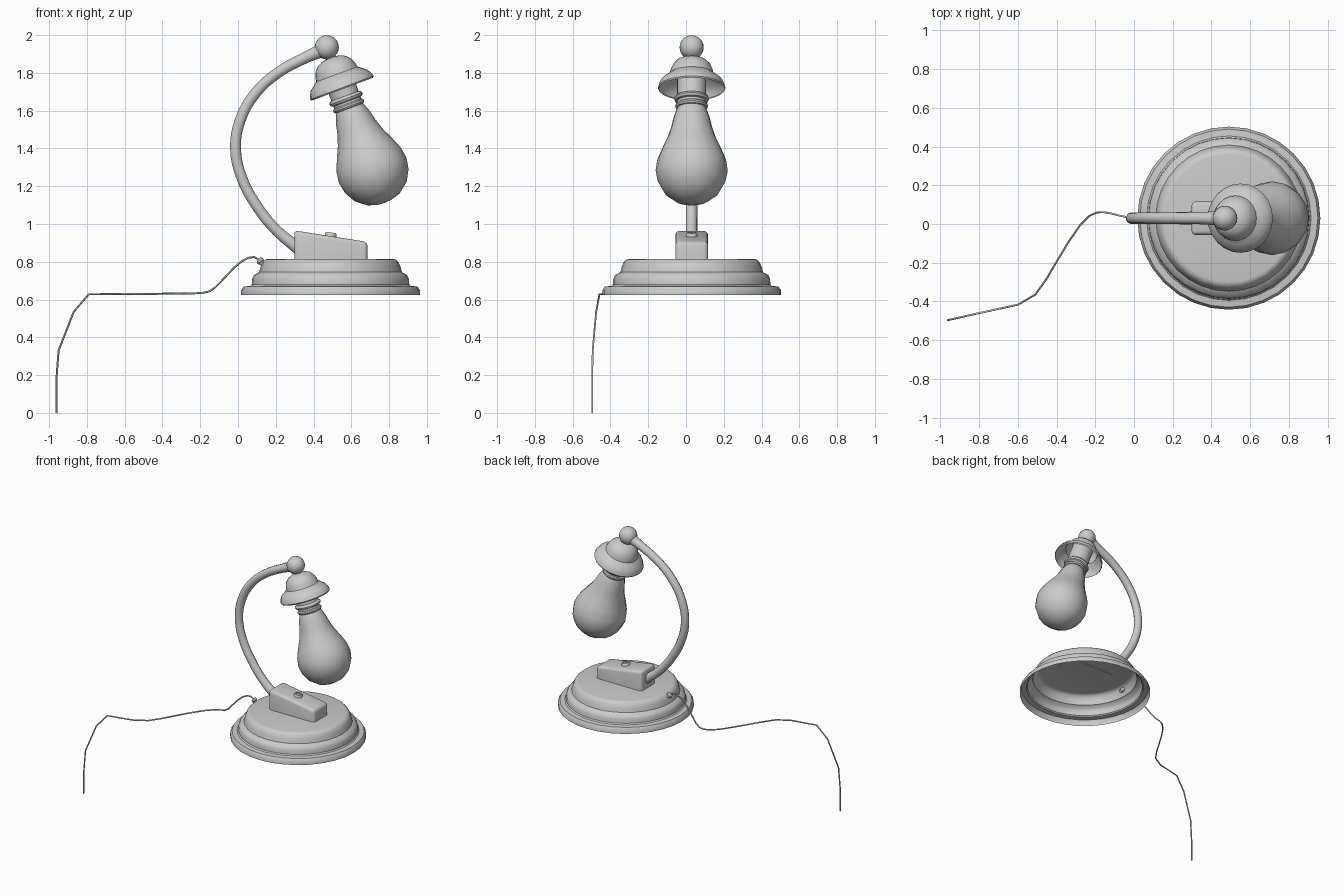
import bpy, bmesh, math
from mathutils import Vector, Matrix

if "Cube" in bpy.data.objects:
    bpy.data.objects.remove(bpy.data.objects["Cube"])

CY = 0.03  # the lamp's centre plane


def finish(ob, angle=40):
    bpy.ops.object.select_all(action='DESELECT')
    ob.select_set(True)
    bpy.context.view_layer.objects.active = ob
    bpy.ops.object.shade_smooth_by_angle(angle=math.radians(angle))
    return ob


def from_bmesh(name, bm, angle=40):
    me = bpy.data.meshes.new(name)
    bm.to_mesh(me)
    bm.free()
    ob = bpy.data.objects.new(name, me)
    bpy.context.collection.objects.link(ob)
    return finish(ob, angle)


def lathe(name, profile, matrix, sides=32, angle=40):
    """Revolve (radius, height) points around local z."""
    bm = bmesh.new()
    verts = [bm.verts.new((r, 0, h)) for r, h in profile]
    edges = [bm.edges.new(p) for p in zip(verts, verts[1:])]
    bmesh.ops.spin(bm, geom=verts + edges, cent=(0, 0, 0), axis=(0, 0, 1),
                   angle=2 * math.pi, steps=sides, use_duplicate=False)
    bmesh.ops.remove_doubles(bm, verts=bm.verts, dist=1e-4)
    bmesh.ops.recalc_face_normals(bm, faces=bm.faces)
    bm.transform(matrix)
    return from_bmesh(name, bm, angle)


def tube(name, points, radius, kind='POLY', res=4, bevel=3, radii=None):
    cu = bpy.data.curves.new(name, 'CURVE')
    cu.dimensions = '3D'
    cu.bevel_depth = radius
    cu.bevel_resolution = bevel
    cu.resolution_u = res
    cu.use_fill_caps = True
    sp = cu.splines.new(kind)
    pts = sp.points if kind == 'POLY' else sp.bezier_points
    pts.add(len(points) - 1)
    for i, (p, co) in enumerate(zip(pts, points)):
        if kind == 'POLY':
            p.co = (*co, 1)
        else:
            p.co = co
            p.handle_left_type = p.handle_right_type = 'AUTO'
        p.radius = radii[i] if radii else 1
    ob = bpy.data.objects.new(name, cu)
    bpy.context.collection.objects.link(ob)
    bpy.ops.object.select_all(action='DESELECT')
    ob.select_set(True)
    bpy.context.view_layer.objects.active = ob
    bpy.ops.object.convert(target='MESH')
    return finish(bpy.context.object, 60)


# Stepped hollow base
lathe("base", [(0.473, 0.625), (0.473, 0.65), (0.46, 0.669), (0.425, 0.672),
               (0.417, 0.68), (0.415, 0.71), (0.405, 0.73), (0.378, 0.745),
               (0.37, 0.775), (0.36, 0.798), (0.345, 0.812), (0.33, 0.815),
               (0, 0.815)],
      Matrix.Translation((0.49, CY, 0)), 32, 35)

# Wedge-shaped switch box
bm = bmesh.new()
side = [(0.298, 0.81), (0.685, 0.81), (0.685, 0.905), (0.298, 0.966)]
face = bm.faces.new([bm.verts.new((x, CY - 0.086, z)) for x, z in side])
ext = bmesh.ops.extrude_face_region(bm, geom=[face])
bmesh.ops.translate(bm, vec=(0, 0.172, 0),
                    verts=[v for v in ext['geom'] if isinstance(v, bmesh.types.BMVert)])
bmesh.ops.recalc_face_normals(bm, faces=bm.faces)
bmesh.ops.bevel(bm, geom=[e for e in bm.edges if max(v.co.z for v in e.verts) > 0.85],
                offset=0.02, segments=3, profile=0.5, affect='EDGES')
from_bmesh("switch_box", bm)

# Button with raised collar on the sloping top
slope = math.atan2(0.061, 0.387)
lathe("switch_button", [(0.031, -0.01), (0.031, 0.012), (0.025, 0.02), (0.018, 0.018),
                        (0.016, 0.012), (0.012, 0.016), (0, 0.018)],
      Matrix.Translation((0.49, CY, 0.935)) @ Matrix.Rotation(slope, 4, 'Y'), 16)

# Curved arm
arm = [(0.32, 0.87), (0.2, 0.97), (0.1, 1.095), (0.02, 1.245), (-0.013, 1.4),
       (0.012, 1.55), (0.09, 1.69), (0.21, 1.8), (0.36, 1.882), (0.47, 1.93)]
tube("arm", [(x, CY, z) for x, z in arm], 0.03, 'BEZIER', 4, 3,
     [1.15, 1, 1, 1, 1, 1, 1, 1, 1.05, 1.35])

# Ball joint
bm = bmesh.new()
bmesh.ops.create_uvsphere(bm, u_segments=20, v_segments=12, radius=0.064)
bm.transform(Matrix.Translation((0.47, CY, 1.935)))
from_bmesh("ball_joint", bm)

# Lamp head: everything hangs along one tilted axis from the ball
axis = Vector((0.35, 0, -0.937))
head = Matrix.Translation((0.47, CY, 1.935)) @ axis.to_track_quat('Z', 'Y').to_matrix().to_4x4()

lathe("shade", [(0, 0.055), (0.05, 0.063), (0.08, 0.078), (0.1, 0.1), (0.112, 0.128),
                (0.117, 0.152), (0.135, 0.166), (0.16, 0.186), (0.173, 0.208),
                (0.179, 0.228), (0.174, 0.236)], head, 24)

lathe("socket", [(0, 0.08), (0.077, 0.08), (0.077, 0.275), (0.088, 0.28), (0.093, 0.29),
                 (0.088, 0.302), (0.077, 0.306), (0.077, 0.318), (0.085, 0.324),
                 (0.087, 0.333), (0.082, 0.342), (0.07, 0.346), (0, 0.346)], head, 24)

lathe("bulb", [(0.07, 0.33), (0.083, 0.36), (0.097, 0.4), (0.108, 0.45), (0.128, 0.51),
               (0.158, 0.575), (0.182, 0.635), (0.191, 0.695), (0.18, 0.755),
               (0.147, 0.815), (0.09, 0.86), (0.035, 0.876), (0, 0.878)], head, 16, 60)

# Cable grommet through the base
lathe("cable_grommet", [(0, -0.03), (0.014, -0.03), (0.016, 0.012), (0.021, 0.016),
                        (0.02, 0.026), (0.01, 0.034), (0, 0.034)],
      Matrix.Translation((0.132, CY, 0.79)) @ Matrix.Rotation(math.radians(-45), 4, 'Y'), 12)

# Cable lying on the table level, then dropping over its edge
tube("cable", [(-0.962, -0.497, 0), (-0.962, -0.497, 0.17), (-0.95, -0.494, 0.33),
               (-0.87, -0.476, 0.535), (-0.79, -0.458, 0.628), (-0.6, -0.417, 0.63),
               (-0.51, -0.365, 0.63), (-0.45, -0.28, 0.63), (-0.4, -0.195, 0.631),
               (-0.34, -0.095, 0.632), (-0.28, -0.008, 0.632), (-0.23, 0.043, 0.633),
               (-0.19, 0.06, 0.635), (-0.155, 0.061, 0.642), (-0.12, 0.055, 0.665),
               (-0.07, 0.042, 0.717), (-0.02, 0.033, 0.77), (0.02, CY, 0.803),
               (0.055, CY, 0.821), (0.085, CY, 0.825), (0.105, CY, 0.815),
               (0.125, CY, 0.795)], 0.0052, 'POLY', bevel=1)
